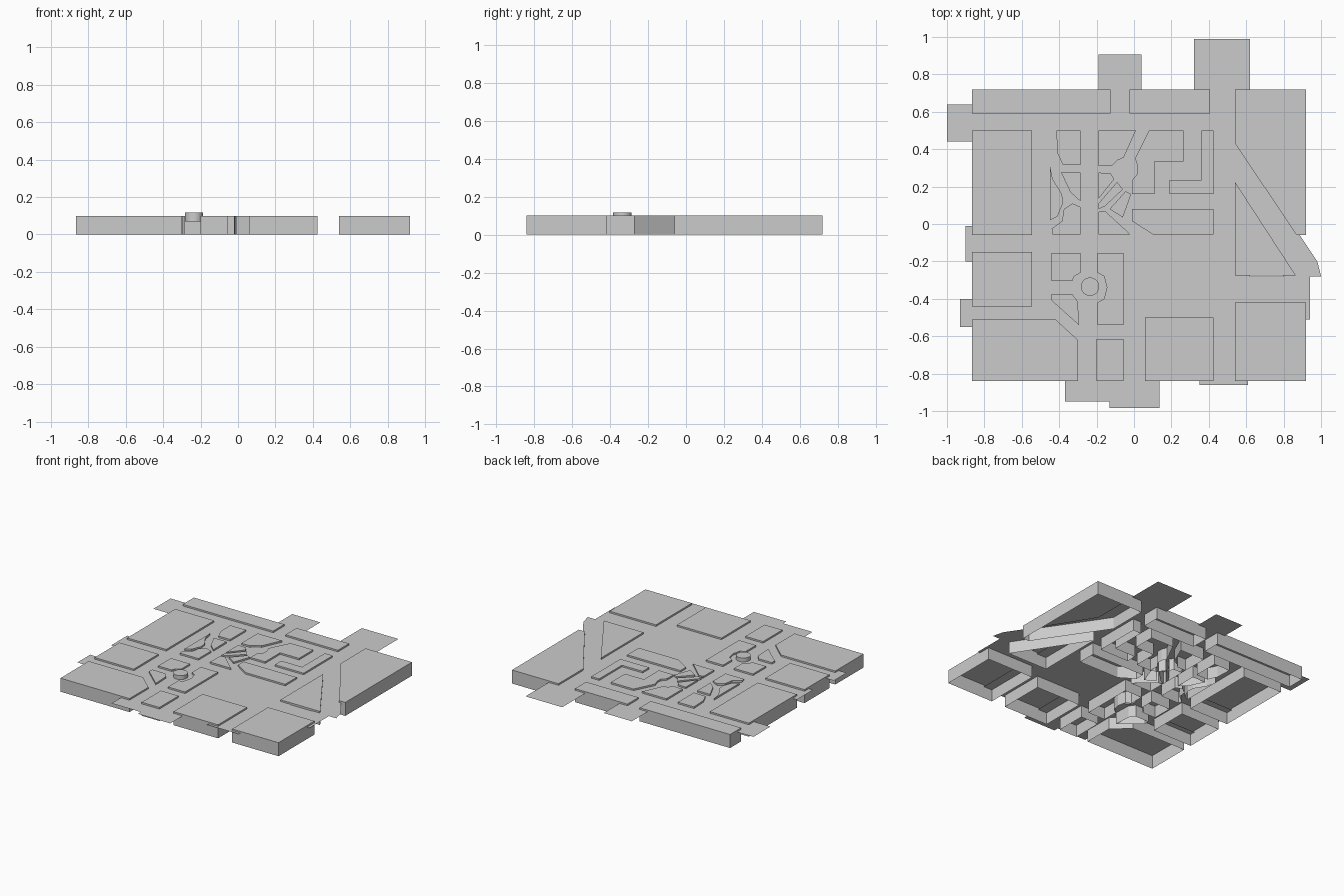
import bpy, bmesh, math

if "Cube" in bpy.data.objects:
    bpy.data.objects.remove(bpy.data.objects["Cube"])

TOP, GROUND = 0.10, 0.088


def finish(bm, name):
    me = bpy.data.meshes.new(name)
    bm.to_mesh(me)
    bm.free()
    ob = bpy.data.objects.new(name, me)
    bpy.context.collection.objects.link(ob)
    return ob


def block(name, pts, z0=0.0, z1=TOP):
    """Open-bottomed city block: roof plus walls. Points in hundredths."""
    area = sum(a[0] * b[1] - b[0] * a[1] for a, b in zip(pts, pts[1:] + pts[:1]))
    if area < 0:
        pts = pts[::-1]
    bm = bmesh.new()
    lo = [bm.verts.new((x / 100, y / 100, z0)) for x, y in pts]
    hi = [bm.verts.new((x / 100, y / 100, z1)) for x, y in pts]
    bm.faces.new(hi)
    for i in range(len(pts)):
        j = (i + 1) % len(pts)
        bm.faces.new((lo[i], lo[j], hi[j], hi[i]))
    return finish(bm, name)


def rect(x0, y0, x1, y1):
    return [(x0, y0), (x1, y0), (x1, y1), (x0, y1)]


# Rectangular outer blocks
for r in [(-86.5, 59, -12.5, 72), (-2.5, 59, 40.5, 72), (-86.5, -6, -54.5, 50),
          (-86.5, -44, -54.5, -15), (-20, -84, -5.5, -61.5),
          (6, -84, 42.5, -50), (54, -84, 92, -42)]:
    block("rectangular_block", rect(*r))

# Angled outer blocks
for p in [
    [(-86.5, -84), (-30, -84), (-30, -62), (-42, -51), (-86.5, -51)],
    [(54, 22.5), (54, -27.5), (86.5, -27.5)],
    [(54, 72), (92, 72), (92, -6), (87, -6), (54, 43)],
    [(-1, 8), (42.5, 8), (42.5, -5.5), (10, -5.5), (-1, 1.5)],
]:
    block("angled_block", p)

# Blocks around the small round plaza
for p in [
    [(-19.5, -15.5), (-5.5, -15.5), (-5.5, -54), (-19.5, -54), (-19.5, -42),
     (-16, -40), (-14.5, -34), (-16, -28), (-19.5, -26)],
    [(-44, -15.5), (-28.5, -15.5), (-28.5, -26), (-32, -28), (-33, -30.5), (-44, -30.5)],
    [(-44, -37.5), (-33, -37.5), (-30, -41.5), (-29.5, -54), (-44, -41)],
]:
    block("plaza_block", p)

# Blocks north of the star junction
for p in [
    [(36, 50), (42.5, 50), (42.5, 16), (19, 16), (19, 23.5), (36, 23.5)],
    [(8, 50), (26.5, 50), (26.5, 33.5), (11, 33.5), (11, 16), (-1, 16),
     (-1, 23.5), (2, 27), (2, 31), (0.5, 35)],
    [(-19, 50), (1, 50), (-5.5, 35.5), (-9, 34), (-12, 31), (-19, 31)],
    [(-41.5, 50), (-28.5, 50), (-28.5, 31.5), (-38, 31.5), (-41, 38)],
]:
    block("junction_block", p)

# Wedge blocks between the radial streets
for p in [
    [(-45, 31.5), (-43.5, 24), (-38.5, 16), (-38, 11), (-41, 4), (-45, 2)],
    [(-39, 27.5), (-28.5, 27.5), (-28.5, 12), (-34, 17)],
    [(-37.5, 8), (-33, 11), (-28.5, 9), (-28.5, -5.5), (-43.5, -5.5), (-44, -2.5), (-38.5, 1.5)],
    [(-19, 27.5), (-12.5, 27), (-10.5, 24), (-19, 13.5)],
    [(-9, 22.5), (-6, 18.5), (-15.5, 9.5), (-19, 8), (-19, 11)],
    [(-4.5, 17.5), (-1.5, 16), (-6, 3.5), (-13, 8)],
    [(-19, 6.5), (-15.5, 7), (-2, -5.5), (-19, -5.5)],
]:
    block("wedge_block", p)

# Round plaza centre
block("plaza_drum", [(-23.5 + 4.9 * math.cos(a * math.tau / 32),
                      -33.5 + 4.9 * math.sin(a * math.tau / 32)) for a in range(32)],
      0.07, 0.117)

# Street sheet: union of overlapping street strips as flat cells
strips = [(-100, 44, 62, 64), (-90, -20, -40, -1), (-93, -55, -40, -40),
          (-19, 44, 4, 90.5), (32, -51, 62, 99), (35, -86, 61, -51),
          (-37, -95, -13, -50), (-13, -98.5, 13.5, -50), (-60, -60, 50, 55),
          (61, -51, 94, -28)]
xs = sorted({v for s in strips for v in (s[0], s[2])})
ys = sorted({v for s in strips for v in (s[1], s[3])})
bm = bmesh.new()
for x0, x1 in zip(xs, xs[1:]):
    for y0, y1 in zip(ys, ys[1:]):
        cx, cy = (x0 + x1) / 2, (y0 + y1) / 2
        if any(s[0] < cx < s[2] and s[1] < cy < s[3] for s in strips):
            bm.faces.new([bm.verts.new((x / 100, y / 100, GROUND))
                          for x, y in rect(x0, y0, x1, y1)])
# Diagonal avenue
bm.faces.new([bm.verts.new((x / 100, y / 100, GROUND)) for x, y in
              [(62, 0), (80, -28), (100, -28), (98, -20), (88, -5), (62, 37)]])
bmesh.ops.remove_doubles(bm, verts=bm.verts, dist=1e-4)
finish(bm, "street_sheet")
